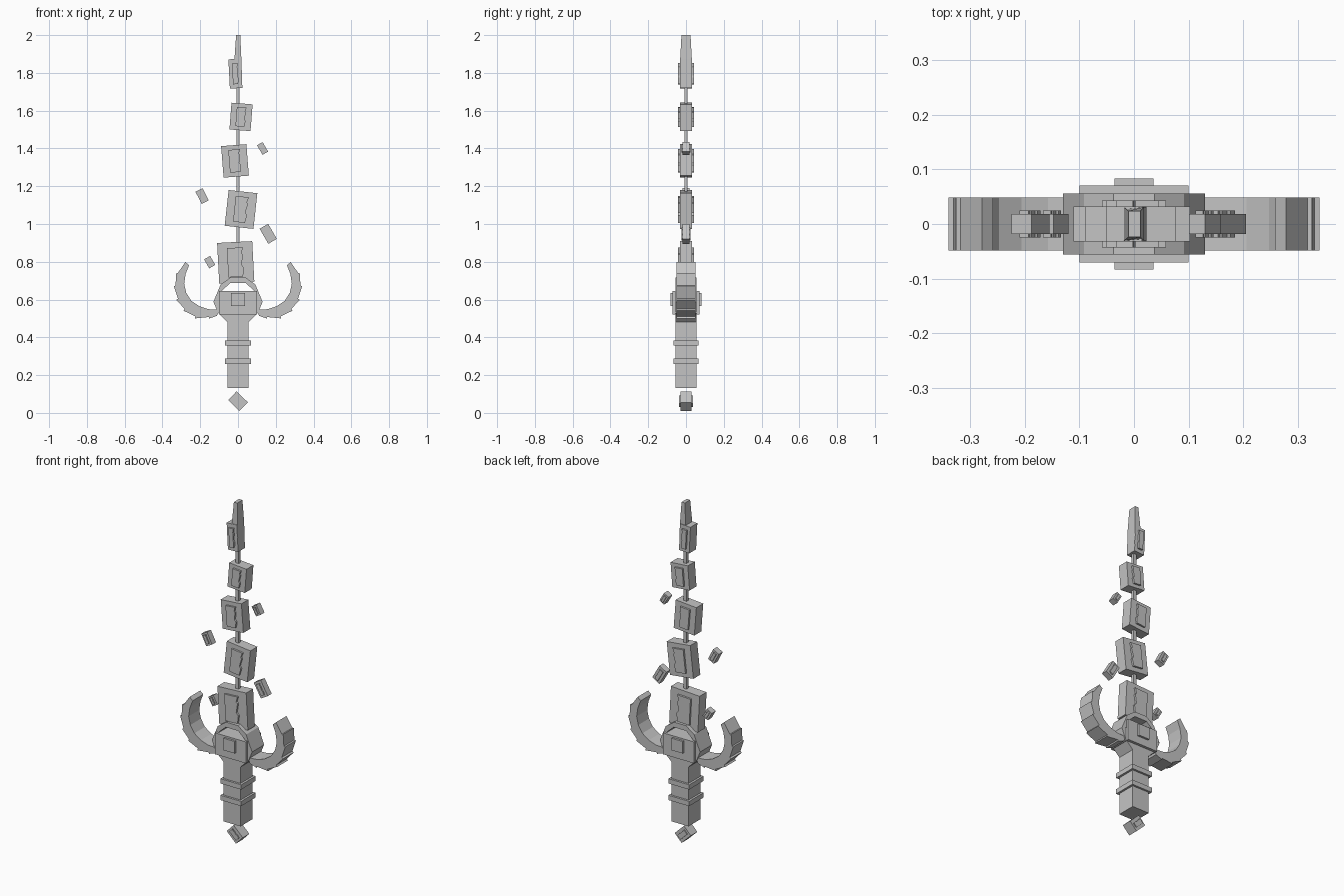
import bpy
import math
from mathutils import Matrix, Vector

if "Cube" in bpy.data.objects:
    bpy.data.objects.remove(bpy.data.objects["Cube"])

grey = bpy.data.materials.new("stone grey")
grey.diffuse_color = (0.55, 0.55, 0.55, 1)
grey.use_nodes = True
grey.node_tree.nodes["Principled BSDF"].inputs["Base Color"].default_value = grey.diffuse_color


def make(name, verts, faces):
    me = bpy.data.meshes.new(name)
    me.from_pydata(verts, [], faces)
    me.materials.append(grey)
    ob = bpy.data.objects.new(name, me)
    bpy.context.collection.objects.link(ob)
    return ob


def prism(name, pts, depth, centre=(0, 0), tilt=0, y=0, top_depth=None):
    """Extrude an x-z outline along y; tilt is counter-clockwise seen from the front."""
    a = math.radians(tilt)
    zs = [p[1] for p in pts]
    n = len(pts)
    verts = []
    for s in (-1, 1):
        for px, pz in pts:
            d = top_depth if top_depth and pz == max(zs) else depth
            verts.append((centre[0] + px * math.cos(a) - pz * math.sin(a), y + s * d,
                          centre[1] + px * math.sin(a) + pz * math.cos(a)))
    faces = [tuple(range(n)), tuple(range(2 * n - 1, n - 1, -1))]
    faces += [(i, i + n, (i + 1) % n + n, (i + 1) % n) for i in range(n)]
    return make(name, verts, faces)


def rect(w, h):
    return [(-w / 2, -h / 2), (w / 2, -h / 2), (w / 2, h / 2), (-w / 2, h / 2)]


def box(name, w, d, z0, z1):
    return prism(name, rect(w, z1 - z0), d / 2, (0, (z0 + z1) / 2))


def shard(name, centre, w, h, tilt, depth, raised):
    """Tilted block with a raised, jagged-edged plate on both broad sides."""
    prism(name, rect(w, h), depth, centre, tilt)
    a, b = 0.23 * w, 0.36 * h
    plate = [(-a, -b), (0.8 * a, -b), (a, -0.4 * b), (0.7 * a, -0.2 * b),
             (0.95 * a, 0.5 * b), (0.75 * a, 0.6 * b), (a, b), (-a, b)]
    prism(name + "_plate", plate, raised, centre, tilt)


# Broken blade: floating blocks on a thin rod
blocks = [((-0.012, 0.797), 0.186, 0.215, 3),
          ((0.016, 1.077), 0.153, 0.190, -6.3),
          ((-0.016, 1.334), 0.134, 0.167, 4.5),
          ((0.016, 1.567), 0.112, 0.142, -4.5),
          ((-0.014, 1.796), 0.066, 0.155, 3)]
for i, (c, w, h, t) in enumerate(blocks):
    shard(f"blade_block_{i + 1}", c, w, h, t, 0.032, 0.043)
box("blade_rod", 0.018, 0.016, 0.75, 1.85)

# Tapering tip
prism("blade_tip", [(-0.018, 1.73), (0.023, 1.72), (0.018, 1.87), (0.012, 2.0),
                    (-0.010, 2.0), (-0.019, 1.87)], 0.031, top_depth=0.024)

# Loose fragments and pommel stone
for i, (c, w, h, t) in enumerate([((-0.19, 1.148), 0.042, 0.072, 27),
                                  ((0.13, 1.40), 0.034, 0.058, 30),
                                  ((0.16, 0.948), 0.052, 0.092, 30),
                                  ((-0.15, 0.798), 0.037, 0.055, 30)]):
    shard(f"fragment_{i + 1}", c, w, h, t, 0.018, 0.025)
shard("pommel_stone", (0, 0.062), 0.064, 0.083, 46, 0.030, 0.036)

# Grip with two rings
box("grip", 0.11, 0.11, 0.133, 0.50)
for i, z in enumerate((0.273, 0.37)):
    box(f"grip_ring_{i + 1}", 0.135, 0.134, z - 0.014, z + 0.014)

# Guard: flared base, arch, and stacked front and back panels
prism("guard_base", [(-0.055, 0.48), (0.055, 0.48), (0.106, 0.53), (0.13, 0.588),
                     (0.105, 0.645), (-0.105, 0.645), (-0.13, 0.588), (-0.106, 0.53)], 0.055)
outer = [(0.13, 0.588), (0.092, 0.68), (0.038, 0.718), (-0.038, 0.718), (-0.092, 0.68), (-0.13, 0.588)]
inner = [(0.09, 0.60), (0.084, 0.648), (0.04, 0.688), (-0.04, 0.688), (-0.084, 0.648), (-0.09, 0.60)]
prism("guard_arch", outer + inner[::-1], 0.056)
box("guard_panel", 0.2, 0.142, 0.52, 0.645)
box("guard_boss", 0.072, 0.166, 0.565, 0.635)

# Curved horns: overlapping stepped segments, as (inner point, outer point) stations
stations = [((0.10, 0.546), (0.11, 0.517)), ((0.158, 0.549), (0.153, 0.504)),
            ((0.206, 0.565), (0.227, 0.506)), ((0.248, 0.594), (0.285, 0.546)),
            ((0.274, 0.636), (0.322, 0.602)), ((0.285, 0.683), (0.335, 0.673)),
            ((0.277, 0.736), (0.322, 0.741)), ((0.259, 0.781), (0.277, 0.797))]
# One continuous outline with a sawtooth step at each outer station
saw, hollow = [], []
for i, (a, b) in enumerate(stations):
    a, b = Vector(a), Vector(b)
    hollow.append(tuple(a))
    saw.append(tuple(b + (b - a) * 0.10))
    if 0 < i < len(stations) - 1:
        saw.append(tuple(b - (b - a) * 0.08))
outline = saw + hollow[::-1]
for side, name in ((1, "right_horn"), (-1, "left_horn")):
    pts = [(side * x, z) for x, z in outline]
    prism(name, pts if side > 0 else pts[::-1], 0.049)
